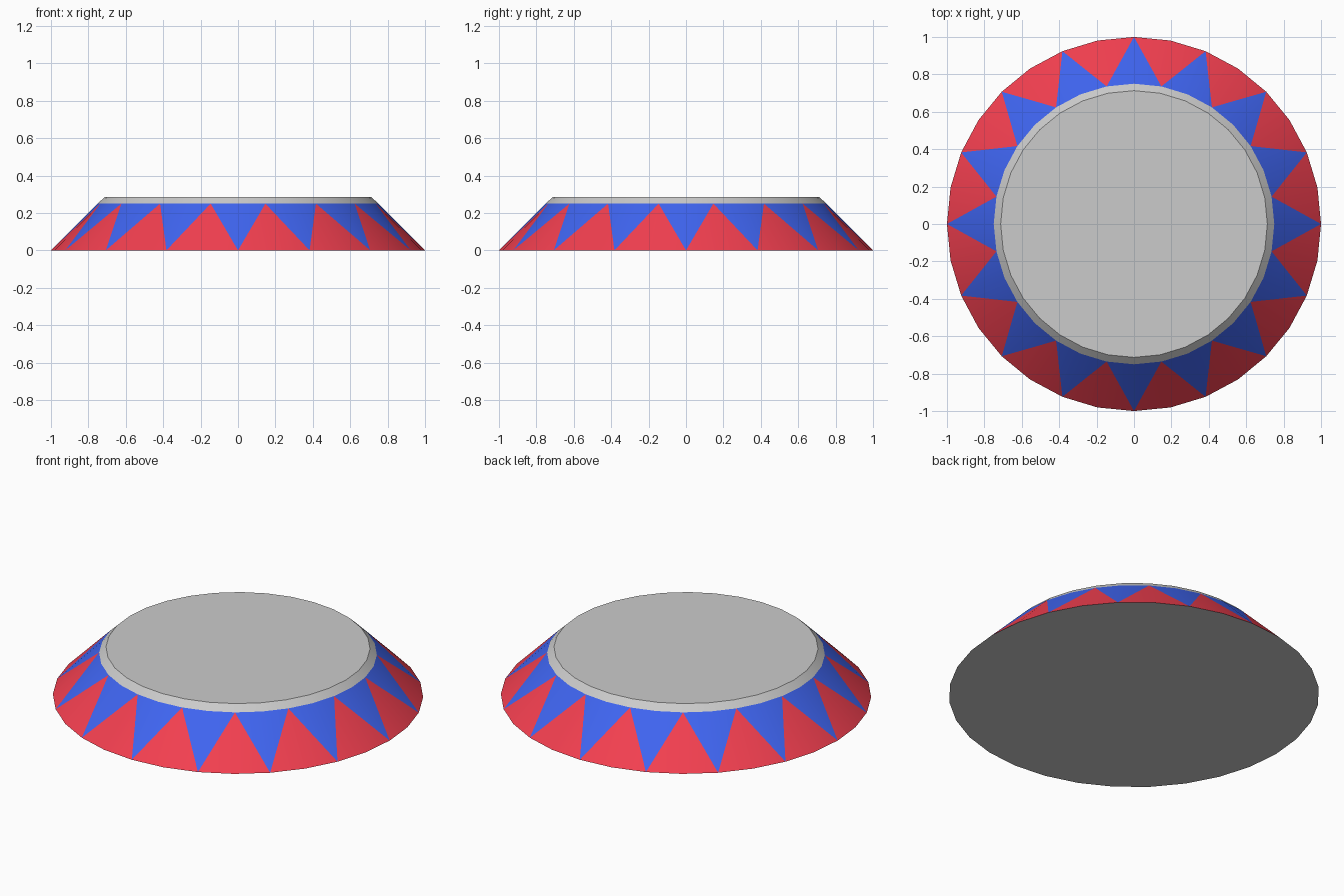
import bpy, bmesh
from math import cos, sin, pi, radians

if "Cube" in bpy.data.objects:
    bpy.data.objects.remove(bpy.data.objects["Cube"])

SIDES = 32
BASE, BAND, TOP = (1.0, 0.0), (0.75, 0.25), (0.713, 0.285)  # radius, height


def ring(bm, profile):
    r, z = profile
    return [bm.verts.new((r * cos(2 * pi * i / SIDES), r * sin(2 * pi * i / SIDES), z))
            for i in range(SIDES)]


def finish(name, bm, mats=()):
    mesh = bpy.data.meshes.new(name)
    bm.to_mesh(mesh)
    bm.free()
    obj = bpy.data.objects.new(name, mesh)
    bpy.context.collection.objects.link(obj)
    for m in mats:
        mesh.materials.append(m)
    bpy.ops.object.select_all(action='DESELECT')
    obj.select_set(True)
    bpy.context.view_layer.objects.active = obj
    bpy.ops.object.shade_smooth_by_angle(angle=radians(30))
    return obj


def colour(name, rgb):
    m = bpy.data.materials.new(name)
    m.diffuse_color = (*rgb, 1)
    m.use_nodes = True
    m.node_tree.nodes["Principled BSDF"].inputs["Base Color"].default_value = m.diffuse_color
    return m


red = colour("red", (0.9, 0.05, 0.08))
blue = colour("blue", (0.05, 0.13, 0.88))

# Sloping skirt with a zigzag of red and blue triangles
bm = bmesh.new()
low, high = ring(bm, BASE), ring(bm, BAND)
for k in range(0, SIDES, 2):
    a, b, c = k, k + 1, (k + 2) % SIDES
    for tri, mat in (((low[a], low[b], high[b]), 0),
                     ((low[b], low[c], high[b]), 0),
                     ((low[a], high[b], high[a]), 1),
                     ((low[a], high[a], high[a - 1]), 1)):
        bm.faces.new(tri).material_index = mat
finish("patterned_skirt", bm, (red, blue))

# Grey rim and flat platform top
bm = bmesh.new()
low, high = ring(bm, BAND), ring(bm, TOP)
for i in range(SIDES):
    j = (i + 1) % SIDES
    bm.faces.new((low[i], low[j], high[j], high[i]))
bm.faces.new(high)
finish("platform_top", bm)

# Grey underside
bm = bmesh.new()
bm.faces.new(ring(bm, BASE)[::-1])
finish("underside", bm)
